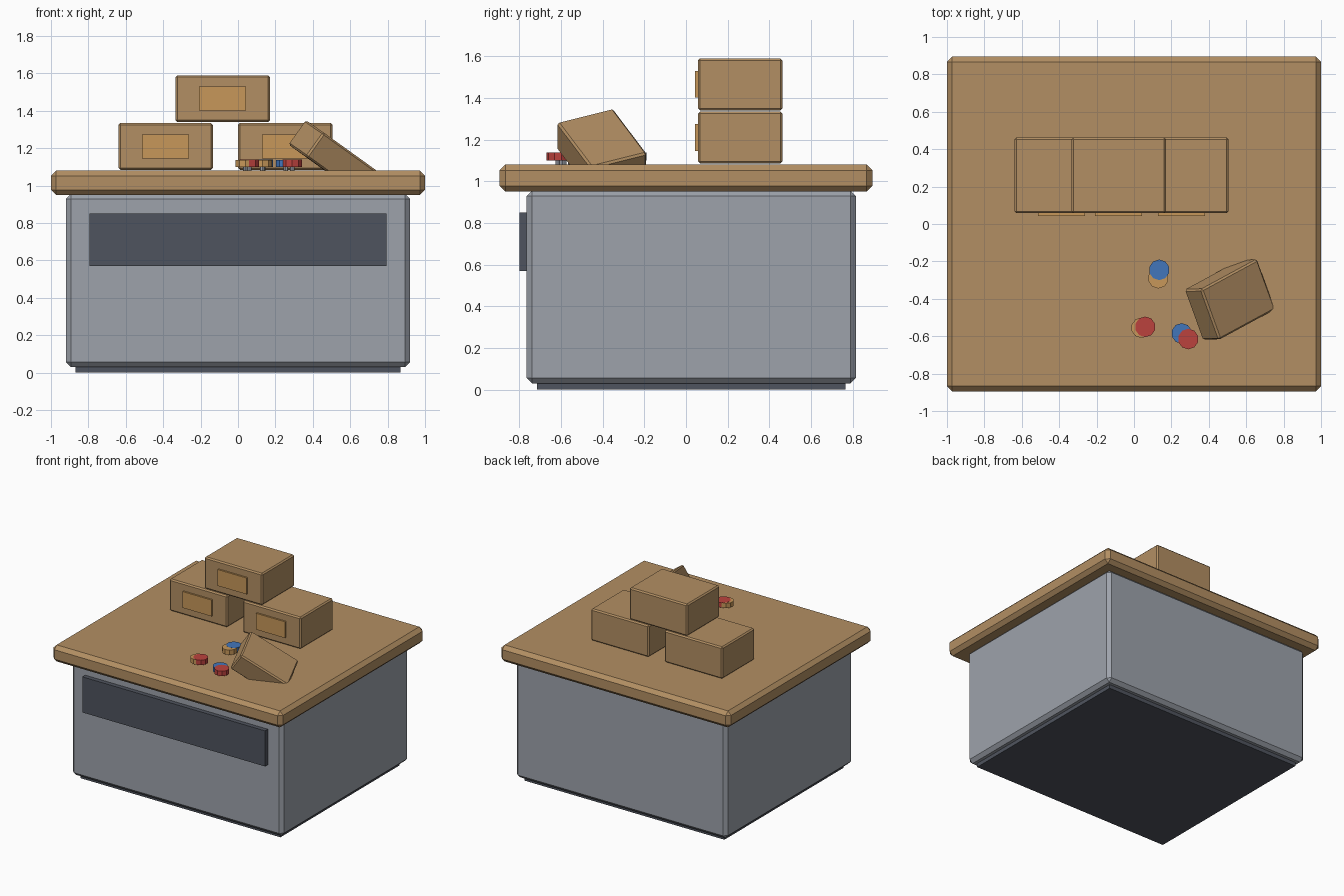
import bpy, bmesh, math
from mathutils import Vector, Matrix

if "Cube" in bpy.data.objects:
    bpy.data.objects.remove(bpy.data.objects["Cube"])


def mat(name, rgb):
    m = bpy.data.materials.new(name)
    m.diffuse_color = (*rgb, 1)
    m.use_nodes = True
    m.node_tree.nodes["Principled BSDF"].inputs["Base Color"].default_value = m.diffuse_color
    return m


TAN = mat("cardboard_tan", (0.45, 0.275, 0.125))
GREY = mat("cabinet_grey", (0.34, 0.365, 0.41))
DARK = mat("dark_slate", (0.078, 0.088, 0.112))
AMBER = mat("amber", (0.57, 0.31, 0.10))
RED = mat("red", (0.50, 0.055, 0.048))
BLUE = mat("blue", (0.055, 0.18, 0.50))


def finish(bm, name, m, matrix=None):
    me = bpy.data.meshes.new(name)
    bm.to_mesh(me)
    bm.free()
    ob = bpy.data.objects.new(name, me)
    bpy.context.collection.objects.link(ob)
    me.materials.append(m)
    if matrix:
        ob.matrix_world = matrix
    return ob


def box(name, size, center, m, bevel=0.0, matrix=None):
    bm = bmesh.new()
    bmesh.ops.create_cube(bm, size=1)
    bmesh.ops.scale(bm, vec=size, verts=bm.verts)
    if bevel:
        bmesh.ops.bevel(bm, geom=bm.edges[:], offset=bevel, segments=1,
                        affect='EDGES', profile=0.5)
    return finish(bm, name, m, matrix or Matrix.Translation(center))


def cylinder(name, r, z0, z1, x, y, sides, m):
    bm = bmesh.new()
    bmesh.ops.create_cone(bm, cap_ends=True, segments=sides,
                          radius1=r, radius2=r, depth=z1 - z0)
    return finish(bm, name, m, Matrix.Translation((x, y, (z0 + z1) / 2)))


# Cabinet: plinth, body, front panel, worktop
box("plinth", (1.74, 1.48, 0.06), (0, 0.025, 0.03), DARK)
box("cabinet_body", (1.84, 1.58, 0.925), (0, 0.025, 0.4925), GREY, 0.026)
box("front_panel", (1.59, 0.06, 0.28), (0, -0.77, 0.71), DARK)
box("worktop", (2.0, 1.79, 0.13), (0, 0, 1.015), TAN, 0.028)

# Stacked cartons with labels
for i, (x, z) in enumerate([(-0.387, 1.21), (0.253, 1.21), (-0.082, 1.465)]):
    box(f"carton_{i}", (0.505, 0.405, 0.25), (x, 0.26, z), TAN, 0.01)
    box(f"carton_label_{i}", (0.252, 0.02, 0.128), (x, 0.054, z), AMBER)

# Tipped carton, partly sunk in the worktop
a = Vector((0.36, -0.35, 1.352))
v = Vector((0.295, 0.16, -0.212)).normalized()
u = Vector((0.09, -0.27, -0.062))
u = (u - v * u.dot(v)).normalized()
n = u.cross(v)
W, L, D = 0.295, 0.405, 0.16
c = a + u * W / 2 + v * L / 2 - n * D / 2
tilt = Matrix((u, v, n)).transposed().to_4x4()
box("tipped_carton", (W, L, D), None, TAN, 0.01, Matrix.Translation(c) @ tilt)

# Round-headed pins in overlapping pairs
pins = [(0.04, -0.555, AMBER), (0.06, -0.55, RED), (0.13, -0.29, AMBER),
        (0.135, -0.245, BLUE), (0.255, -0.585, BLUE), (0.29, -0.615, RED)]
for i, (x, y, m) in enumerate(pins):
    cylinder(f"pin_stem_{i}", 0.012, 1.07, 1.105, x, y, 8, GREY)
    cylinder(f"pin_head_{i}", 0.055, 1.10, 1.138 + 0.001 * (i % 2), x, y, 10, m)
